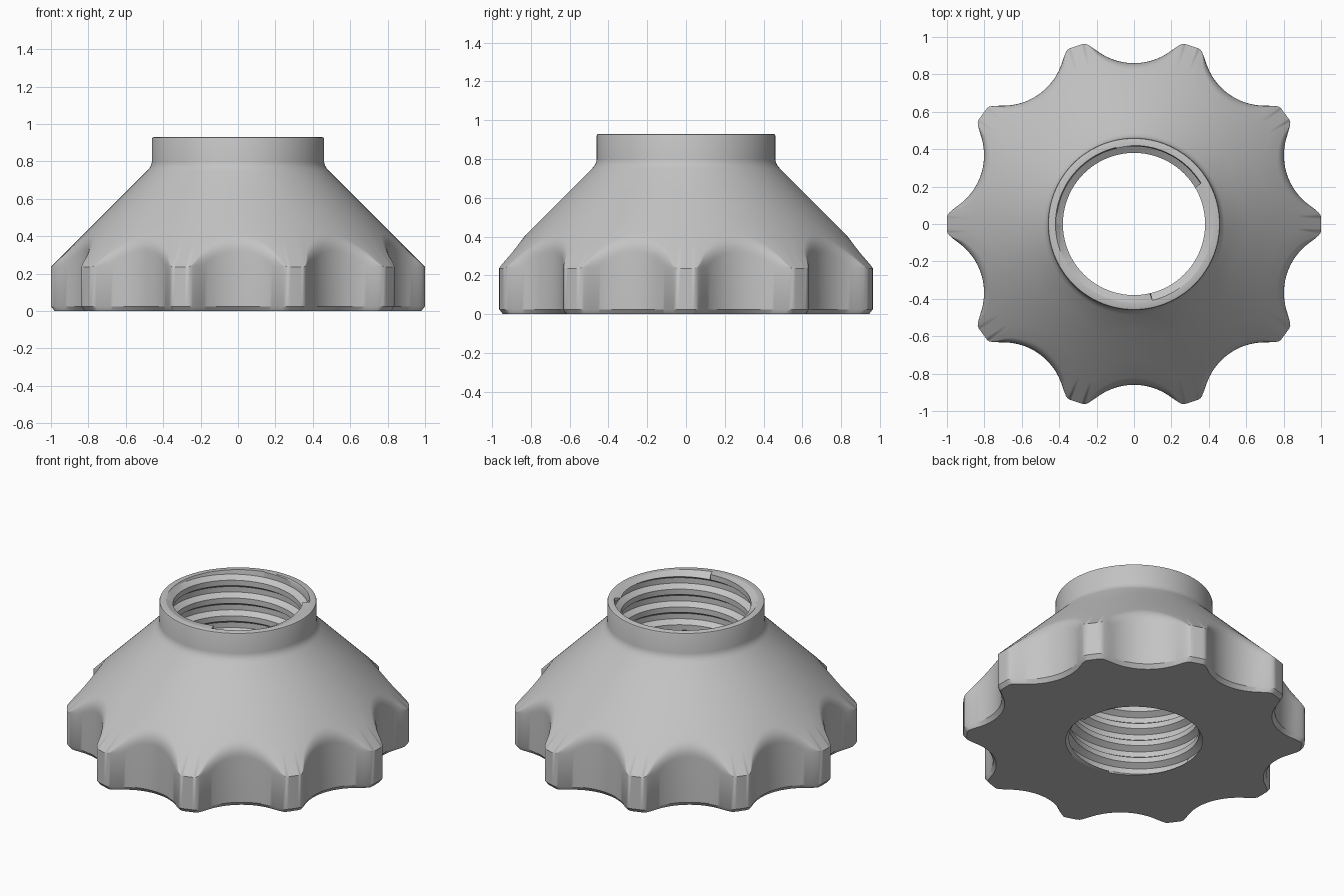
import bpy, bmesh
from math import sin, cos, sqrt, pi, tau, asin

if "Cube" in bpy.data.objects:
    bpy.data.objects.remove(bpy.data.objects["Cube"], do_unlink=True)

STEPS = 480            # divisions around the axis
LOBES = 10
HEIGHT = 0.93
TOP_BORE, BOTTOM_BORE = 0.42, 0.40

grey = bpy.data.materials.new("plain_grey")
grey.use_nodes = True
grey.diffuse_color = (0.55, 0.55, 0.55, 1)
grey.node_tree.nodes["Principled BSDF"].inputs["Base Color"].default_value = grey.diffuse_color


def sweep(name, columns, inward=False):
    """Skin a list of (radius, z) columns, one for each angle step."""
    bm = bmesh.new()
    grid = [[bm.verts.new((r * cos(tau * i / STEPS), r * sin(tau * i / STEPS), z))
             for r, z in col] for i, col in enumerate(columns)]
    for a, b in zip(grid, grid[1:]):
        for j in range(len(a) - 1):
            quad = [a[j], b[j], b[j + 1], a[j + 1]]
            bm.faces.new(quad[::-1] if inward else quad)
    bmesh.ops.remove_doubles(bm, verts=bm.verts, dist=1e-5)
    bmesh.ops.dissolve_degenerate(bm, edges=bm.edges, dist=1e-5)
    mesh = bpy.data.meshes.new(name)
    bm.to_mesh(mesh)
    bm.free()
    mesh.materials.append(grey)
    obj = bpy.data.objects.new(name, mesh)
    bpy.context.collection.objects.link(obj)
    bpy.ops.object.select_all(action='DESELECT')
    obj.select_set(True)
    bpy.context.view_layer.objects.active = obj
    bpy.ops.object.shade_smooth_by_angle(angle=pi / 6)
    return obj


def outline(theta):
    """Plan radius: unit circle with round scallops and softened corners."""
    centre, radius, soft = 1.19, 0.33, 0.06
    period = tau / LOBES
    phi = theta % period - period / 2
    if abs(phi) >= asin(radius / centre):
        return 1.0
    cut = centre * cos(phi) - sqrt(radius ** 2 - (centre * sin(phi)) ** 2)
    h = max(soft - abs(cut - 1), 0) / soft
    return min(cut, 1) - h * h * soft / 4


def body_column(theta):
    """Underside, chamfer, grip wall, rolled edge, cone and collar."""
    R = outline(theta)
    edge = 1.235 - R
    s = min((1 - R) / 0.06, 1)
    roll = 0.055 * s * s * (3 - 2 * s)
    col = [(BOTTOM_BORE, 0), (R - 0.02, 0), (R, 0.025)]
    for k in range(7):
        t = k / 6
        low, high = (1 - t) ** 2, t * t
        col.append((R - high * roll * 0.707, edge - low * roll + high * roll * 0.707))
    start = col[-1][0]
    for k in range(1, 5):
        r = start + (0.485 - start) * k / 4
        col.append((r, 1.235 - r))
    col += [(0.472, 0.766), (0.464, 0.781), (0.46, 0.80)]
    col += [(0.46, 0.92), (0.457, 0.927), (0.45, HEIGHT), (TOP_BORE, HEIGHT)]
    return col


def thread_column(turn):
    """Trapezoid thread rising one pitch per turn, trimmed at both ends."""
    pitch = 0.115
    col = [(BOTTOM_BORE, 0)]
    for n in range(-2, 10):
        for phase, r in ((0, 0.38), (0.3, 0.38), (0.5, 0.415), (0.8, 0.415)):
            z = pitch * (n + phase + turn)
            if z <= 0:
                r, z = BOTTOM_BORE, 0
            elif z >= HEIGHT:
                r, z = TOP_BORE, HEIGHT
            col.append((r, z))
    col.append((TOP_BORE, HEIGHT))
    return col


sweep("scalloped_body", [body_column(tau * i / STEPS) for i in range(STEPS + 1)])
sweep("threaded_bore", [thread_column(i / STEPS) for i in range(STEPS + 1)], inward=True)
